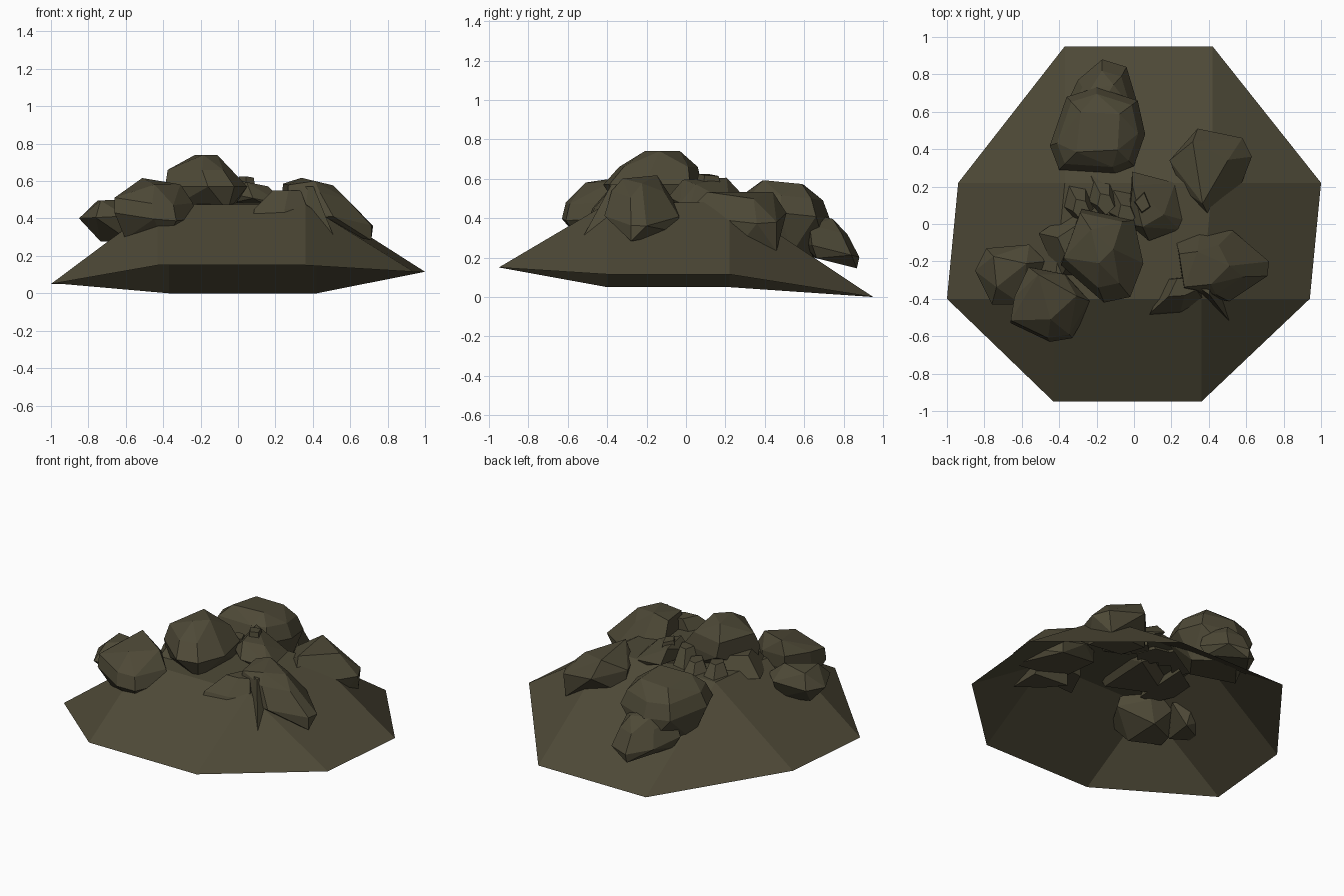
import bpy, bmesh, math

if "Cube" in bpy.data.objects:
    bpy.data.objects.remove(bpy.data.objects["Cube"])

mat = bpy.data.materials.new("dark_stone")
mat.diffuse_color = (0.076, 0.067, 0.038, 1)
mat.use_nodes = True
mat.node_tree.nodes["Principled BSDF"].inputs["Base Color"].default_value = mat.diffuse_color


def finish(name, bm):
    bmesh.ops.recalc_face_normals(bm, faces=bm.faces)
    me = bpy.data.meshes.new(name)
    bm.to_mesh(me)
    bm.free()
    me.materials.append(mat)
    ob = bpy.data.objects.new(name, me)
    bpy.context.collection.objects.link(ob)
    return ob


def rock(name, outline, levels, tilt=(0, 0)):
    """Plan outline stacked at levels (z, scale, dx, dy), wrapped in flat facets.
    Crown and foot use every second point, so the facets are broad and uneven."""
    cx = (min(p[0] for p in outline) + max(p[0] for p in outline)) / 2
    cy = (min(p[1] for p in outline) + max(p[1] for p in outline)) / 2
    bm = bmesh.new()
    for i, (z, s, dx, dy) in enumerate(levels):
        ring = outline
        if len(outline) > 5 and i in (0, len(levels) - 1):
            ring = outline[(i > 0)::2]
        for x, y in ring:
            u, v = (x - cx) * s + dx, (y - cy) * s + dy
            bm.verts.new((cx + u, cy + v, z + tilt[0] * u + tilt[1] * v))
    res = bmesh.ops.convex_hull(bm, input=bm.verts)
    junk = {e for e in res["geom_interior"] + res["geom_unused"]
            if isinstance(e, bmesh.types.BMVert)}
    bmesh.ops.delete(bm, geom=list(junk), context='VERTS')
    bmesh.ops.dissolve_limit(bm, angle_limit=math.radians(9), verts=bm.verts, edges=bm.edges)
    return finish(name, bm)


# Mound: open octagonal skirt rising to a flat four-cornered top
rim = [(-.43, -.95, .15), (.36, -.95, .15), (.94, -.4, .115), (1, .22, .115),
       (.42, .95, 0), (-.37, .95, 0), (-.94, .22, .05), (-1, -.4, .05)]
top = [(-.43, -.4, .475), (.36, -.4, .475), (.42, .22, .485), (-.37, .22, .485)]
bm = bmesh.new()
r = [bm.verts.new(p) for p in rim]
t = [bm.verts.new(p) for p in top]
bm.faces.new(t)
for i in range(4):
    a, b, c = r[2 * i], r[2 * i + 1], r[(2 * i + 2) % 8]
    bm.faces.new((a, b, t[(i + 1) % 4], t[i]))
    bm.faces.new((b, c, t[(i + 1) % 4]))
finish("mound", bm)

# Tallest boulder in the middle
rock("summit_boulder",
     [(-.39, -.22), (-.16, -.42), (-.02, -.39), (.05, -.21), (0, .02), (-.28, .08)],
     [(.44, .9, -.02, .03), (.57, 1, 0, 0), (.66, .8, -.03, .03), (.74, .36, -.02, .05)])
rock("summit_fin", [(-.51, -.05), (-.4, -.3), (-.3, -.3), (-.28, .1)],
     [(.44, 1, 0, 0), (.56, .55, .05, 0)])

# Front left pair
rock("front_left_boulder",
     [(-.66, -.53), (-.45, -.63), (-.33, -.61), (-.22, -.42), (-.36, -.27), (-.56, -.23), (-.64, -.4)],
     [(.28, .65, -.02, .03), (.42, 1, 0, 0), (.5, .95, -.01, .01), (.59, .6, .0, .04)], tilt=(-.1, .12))
rock("left_chip",
     [(-.85, -.25), (-.76, -.43), (-.6, -.43), (-.47, -.2), (-.56, -.11), (-.79, -.13)],
     [(.28, .6, .04, 0), (.41, 1, 0, 0), (.5, .55, -.02, .02)], tilt=(.05, 0))

# Back pair, overhanging the slope
rock("back_boulder",
     [(-.45, .42), (-.4, .29), (-.1, .27), (0, .31), (.06, .48), (.02, .66), (-.2, .73), (-.36, .68)],
     [(.22, .75, 0, .05), (.42, 1, 0, 0), (.51, .85, 0, 0), (.58, .55, 0, .0)], tilt=(.02, -.1))
rock("back_chip",
     [(-.38, .6), (-.3, .77), (-.17, .88), (-.04, .84), (.02, .64), (-.2, .58)],
     [(.18, .85, 0, .01), (.24, 1, 0, 0), (.34, .8, 0, -.03), (.40, .5, 0, -.04)], tilt=(0, -.25))

# Right back boulder, tapering toward the middle
rock("right_back_boulder",
     [(.19, .34), (.34, .51), (.58, .46), (.63, .36), (.58, .23), (.42, 0), (.26, .18)],
     [(.27, .9, 0, .02), (.42, 1, 0, 0), (.52, .65, -.05, .02)], tilt=(-.2, -.03))

# Right front boulder and its ledges
rock("right_front_boulder",
     [(.22, -.1), (.35, -.03), (.53, -.03), (.73, -.2), (.72, -.28), (.51, -.42), (.26, -.36)],
     [(.34, .97, 0, 0), (.42, .97, 0, 0), (.53, .68, -.06, -.02), (.585, .45, -.08, -.01)], tilt=(-.24, 0))
rock("front_spike", [(.27, -.3), (.37, -.42), (.51, -.52), (.51, -.32)],
     [(.31, 1, 0, 0), (.57, .45, -.04, .08)])
rock("front_ledge", [(.08, -.49), (.25, -.48), (.38, -.42), (.36, -.28), (.17, -.3)],
     [(.41, 1, 0, 0), (.45, .95, 0, .01), (.55, .5, .03, .05)])

# Rubble between the boulders
rock("centre_rubble", [(-.03, .0), (.08, -.09), (.24, -.03), (.27, .02), (.22, .22), (-.01, .28)],
     [(.46, .9, 0, 0), (.5, 1, 0, 0), (.58, .6, -.05, .0)], tilt=(-.2, 0))
rock("centre_shard", [(-.02, .12), (.04, .03), (.11, .08), (.06, .2)],
     [(.46, 1, 0, 0), (.62, .6, 0, 0)], tilt=(-.1, -.1))
for i, (x, y, z) in enumerate([(-.3, .13, .55), (-.17, .16, .54), (-.06, .1, .58)]):
    rock(f"back_shard_{i + 1}",
         [(x - .09, y - .03), (x, y - .13), (x + .09, y - .04), (x + .04, y + .08), (x - .06, y + .1)],
         [(.46, 1, 0, 0), (z, .5, .02, -.04)])
